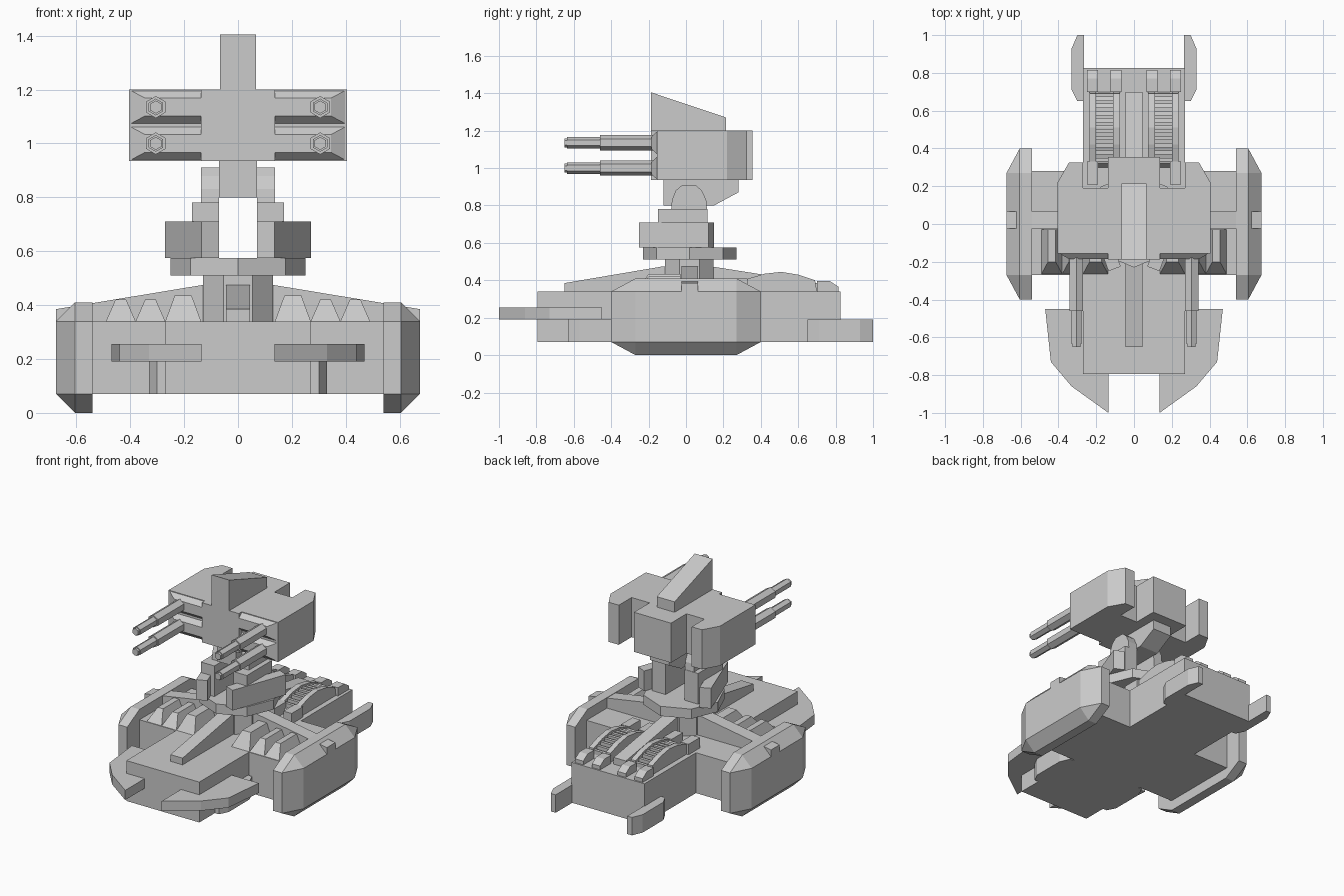
import bpy, bmesh
from math import cos, sin, pi
from mathutils import Vector

cube = bpy.data.objects.get("Cube")
if cube:
    bpy.data.objects.remove(cube, do_unlink=True)

GREY = (0.6, 0.6, 0.6)
mat = bpy.data.materials.new("light grey")
mat.use_nodes = True
mat.diffuse_color = (*GREY, 1)
mat.node_tree.nodes["Principled BSDF"].inputs["Base Color"].default_value = (*GREY, 1)


def finish(name, bm):
    bmesh.ops.recalc_face_normals(bm, faces=bm.faces)
    mesh = bpy.data.meshes.new(name)
    bm.to_mesh(mesh)
    bm.free()
    mesh.materials.append(mat)
    ob = bpy.data.objects.new(name, mesh)
    bpy.context.collection.objects.link(ob)
    return ob


def both(make, name, *args):
    """Make a part on the left side and its mirror on the right."""
    for side, sign in (("left", 1), ("right", -1)):
        make(f"{side}_{name}", *args, sign=sign)


def prism(name, pts, axis, lo, hi, sign=1):
    """Extrude a profile along x (profile y, z) or z (profile x, y)."""
    def place(p, t):
        v = Vector((t, *p)) if axis == "x" else Vector((*p, t))
        v.x *= sign
        return v
    bm = bmesh.new()
    a = [bm.verts.new(place(p, lo)) for p in pts]
    b = [bm.verts.new(place(p, hi)) for p in pts]
    bm.faces.new(a)
    bm.faces.new(b)
    for i in range(len(pts)):
        j = (i + 1) % len(pts)
        bm.faces.new((a[i], a[j], b[j], b[i]))
    return finish(name, bm)


def rect(x0, x1, y0, y1):
    return [(x0, y0), (x1, y0), (x1, y1), (x0, y1)]


def box(name, x, y, z, sign=1):
    return prism(name, rect(*x, *y), "z", *z, sign=sign)


def hull(name, pts, sign=1):
    """Solid wrapped tightly around a few corner points."""
    bm = bmesh.new()
    vs = [bm.verts.new((x * sign, y, z)) for x, y, z in pts]
    bmesh.ops.convex_hull(bm, input=vs)
    bmesh.ops.dissolve_limit(bm, angle_limit=0.01, verts=bm.verts, edges=bm.edges)
    return finish(name, bm)


def ring(n, r, cx, cy, turn=0):
    return [(cx + r * cos(turn + 2 * pi * i / n), cy + r * sin(turn + 2 * pi * i / n))
            for i in range(n)]


# Hull and shoulders
FLOOR, DECK = 0.07, 0.34
box("main_hull", (-0.27, 0.27), (-0.795, 0.825), (FLOOR, DECK))
both(box, "shoulder", (0.27, 0.55), (-0.27, 0.28), (FLOOR, DECK))

# Side pods with chamfered rims
outline = [(s * y, z) for s in (-1, 1)
           for y, z in ((0.4, FLOOR), (0.4, DECK), (0.27, 0), (0.27, 0.41))]
pod = [(x, y, z) for x in (0.54, 0.605) for y, z in outline]
pod += [(0.675, y, z) for y in (-0.27, 0.27) for z in (FLOOR, DECK)]
both(hull, "side_pod", pod)

# Front fins, lower rails and rear fins
fin = [(0.2, -0.45), (0.47, -0.45), (0.44, -0.73), (0.33, -0.86), (0.135, -1), (0.135, -0.7)]
both(prism, "front_fin", fin, "z", 0.19, 0.255)
for name, y0, y1 in (("lower_rail", -0.63, -0.28), ("rear_fin", 0.65, 1.0)):
    rail = [(0.265, y0), (0.30, y0), (0.33, y0 + 0.06), (0.33, y1 - 0.07),
            (0.30, y1), (0.265, y1)]
    both(prism, name, rail, "z", FLOOR, 0.19)

# Sloping deck ridge and crossbeam
ridge = [(-0.65, DECK), (-0.65, 0.385), (-0.12, 0.475), (0.13, 0.475), (0.70, 0.385), (0.70, DECK)]
prism("deck_ridge", ridge, "x", -0.045, 0.045)
beam = [(x, y, z) for y in (-0.025, 0.065)
        for x, z in ((0, 0.3), (0, 0.475), (0.13, 0.475), (0.675, 0.385), (0.675, DECK), (0.5, 0.3))]
both(hull, "crossbeam", beam)

# Tapered vent humps on the front deck
for i, (x0, x1, top) in enumerate(((0.137, 0.27, 0.435), (0.27, 0.38, 0.42), (0.38, 0.49, 0.42))):
    hump = [(x, y, DECK) for x in (x0, x1) for y in (-0.265, -0.03)]
    hump += [(x, y, top) for x in (x0 + 0.035, x1 - 0.035) for y in (-0.2, -0.03)]
    both(hull, f"vent_hump_{i + 1}", hump)

# Arched engine rails with rungs on the rear deck
ARCH = [(0.22, 0.38), (0.32, 0.405), (0.42, 0.435), (0.51, 0.445), (0.60, 0.43), (0.69, 0.40)]


def arch_height(y):
    for (y0, z0), (y1, z1) in zip(ARCH, ARCH[1:]):
        if y <= y1:
            return z0 + (z1 - z0) * (y - y0) / (y1 - y0)
    return ARCH[-1][1]


arch = [(0.22, DECK)] + ARCH + [(0.70, DECK)]
foot = [(0.70, DECK), (0.70, 0.395), (0.77, 0.395), (0.815, 0.365), (0.815, DECK)]
for i, x in enumerate((0.065, 0.19)):
    both(prism, f"engine_rail_{i + 1}", arch, "x", x + 0.01, x + 0.045)
    both(prism, f"rail_foot_{i + 1}", foot, "x", x, x + 0.06)
    both(box, f"rail_head_{i + 1}", (x, x + 0.06), (0.21, 0.33), (DECK, 0.41))
core = [(0.3, DECK)] + [(y, z - 0.035) for y, z in ARCH[1:]] + [(0.70, DECK)]
both(prism, "engine_core", core, "x", 0.1, 0.21)
for i in range(10):
    y = 0.34 + i * 0.038
    z = arch_height(y)
    both(box, f"engine_rung_{i + 1}", (0.095, 0.215), (y - 0.01, y + 0.01), (z - 0.04, z - 0.012))

# Turntable
prism("turret_column", ring(8, 0.14, 0, 0.018, pi / 8), "z", 0.3, 0.52)
prism("turntable", ring(8, 0.25, 0, 0.02), "z", 0.51, 0.575)

# Splayed blocks and yoke
block = [(0.135, -0.25), (0.27, 0.12), (0.205, 0.15), (0.07, -0.225)]
both(prism, "splayed_block", block, "z", 0.575, 0.71)
both(box, "yoke_base", (0.07, 0.17), (-0.15, 0.115), (0.575, 0.78))
cheek = [(-0.08, 0.77), (-0.075, 0.83), (-0.055, 0.88), (-0.02, 0.91), (0.05, 0.91),
         (0.085, 0.88), (0.108, 0.83), (0.113, 0.77)]
both(prism, "yoke_arm", cheek, "x", 0.07, 0.137)
neck = [(-0.12, 0.94), (-0.12, 0.80), (0.15, 0.80), (0.28, 0.87), (0.28, 0.94)]
prism("neck", neck, "x", -0.071, 0.071)

# Turret head with rear wings
LOW, TOP = 0.935, 1.20
box("head_core", (-0.137, 0.137), (-0.187, 0.355), (LOW, TOP))
wing = [(0.13, -0.155), (0.405, -0.155), (0.405, 0.22), (0.345, 0.325), (0.27, 0.325),
        (0.27, 0.19), (0.13, 0.19)]
both(prism, "head_wing", wing, "z", LOW, TOP)
crest = [(-0.187, TOP), (-0.187, 1.405), (0.215, 1.27), (0.215, TOP)]
prism("head_crest", crest, "x", -0.066, 0.066)


def gun_part(name, x, z, r, y0, y1, sign=1):
    hexagon = ring(6, r, x, z, pi / 6)
    return hull(name, [(px, y, pz) for y in (y0, y1) for px, pz in hexagon], sign=sign)


# Bevelled gun cheeks and stepped hexagonal barrels
for tag, z in (("lower", LOW), ("upper", 1.07)):
    plate = [(x, -0.15, h) for x in (0.13, 0.405) for h in (z, z + 0.13)]
    plate += [(x, -0.185, h) for x in (0.13, 0.345) for h in (z + 0.032, z + 0.098)]
    both(hull, f"{tag}_gun_cheek", plate)
    for part, r, y0, y1 in (("sleeve", 0.041, -0.17, -0.46), ("barrel", 0.031, -0.45, -0.635),
                            ("muzzle", 0.024, -0.63, -0.65)):
        both(gun_part, f"{tag}_gun_{part}", 0.305, z + 0.065, r, y0, y1)
